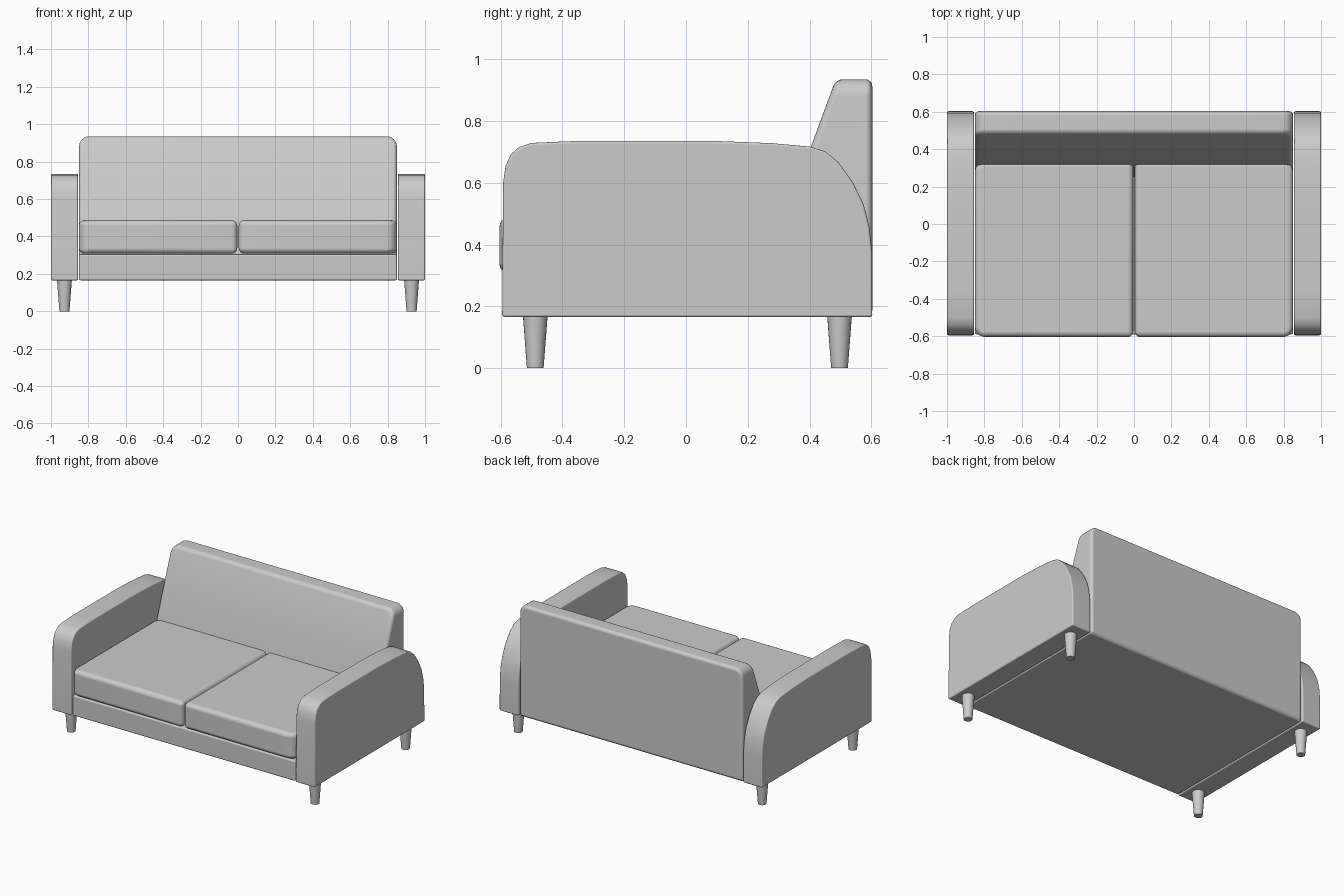
import bpy, bmesh
from math import radians

cube = bpy.data.objects.get("Cube")
if cube:
    bpy.data.objects.remove(cube)

GREY = (0.6, 0.6, 0.6, 1)
fabric = bpy.data.materials.new("light grey")
fabric.use_nodes = True
fabric.diffuse_color = GREY
fabric.node_tree.nodes["Principled BSDF"].inputs["Base Color"].default_value = GREY


def finish(name, bm, bevel=0, segments=3, angle=35):
    """Turn a bmesh into a smooth object with softened edges."""
    bmesh.ops.recalc_face_normals(bm, faces=bm.faces)
    mesh = bpy.data.meshes.new(name)
    bm.to_mesh(mesh)
    bm.free()
    mesh.materials.append(fabric)
    obj = bpy.data.objects.new(name, mesh)
    bpy.context.collection.objects.link(obj)
    bpy.ops.object.select_all(action='DESELECT')
    obj.select_set(True)
    bpy.context.view_layer.objects.active = obj
    bpy.ops.object.shade_smooth_by_angle(angle=radians(angle))
    if bevel:
        mod = obj.modifiers.new("soft edges", 'BEVEL')
        mod.width = bevel
        mod.segments = segments
        mod.limit_method = 'ANGLE'
        mod.angle_limit = radians(40)
        mod.harden_normals = True
    return obj


def extrude_profile(points, x0, x1):
    """Sweep a side outline (y, z) from x0 to x1."""
    bm = bmesh.new()
    face = bm.faces.new([bm.verts.new((x0, y, z)) for y, z in points])
    swept = bmesh.ops.extrude_face_region(bm, geom=[face])["geom"]
    bmesh.ops.translate(bm, vec=(x1 - x0, 0, 0),
                        verts=[v for v in swept if isinstance(v, bmesh.types.BMVert)])
    return bm


def round_edges(bm, rule, radius, segments=6):
    edges = [e for e in bm.edges if rule(*e.verts)]
    bmesh.ops.bevel(bm, geom=edges, offset=radius, segments=segments,
                    profile=0.5, affect='EDGES', clamp_overlap=True)


def box_outline(y0, y1, z0, z1):
    return [(y0, z0), (y0, z1), (y1, z1), (y1, z0)]


# Base frame under the cushions
finish("base_frame", extrude_profile(box_outline(-0.59, 0.595, 0.165, 0.305), -0.85, 0.85), 0.01)

# Sloped backrest with rounded upper corners
back = extrude_profile([(0.25, 0.165), (0.25, 0.3), (0.485, 0.935),
                        (0.603, 0.935), (0.603, 0.165)], -0.85, 0.85)
round_edges(back, lambda a, b: min(a.co.z, b.co.z) > 0.9 and abs(a.co.x - b.co.x) < 0.01, 0.055)
finish("backrest", back, 0.022, 4)

# Arm outline: rounded front, long sweep down at the rear
arm_outline = [(-0.595, 0.165), (-0.592, 0.6), (-0.584, 0.655), (-0.567, 0.692),
               (-0.54, 0.716), (-0.5, 0.729), (-0.36, 0.735), (0.1, 0.735),
               (0.28, 0.728), (0.4, 0.717), (0.45, 0.702), (0.493, 0.667),
               (0.54, 0.602), (0.575, 0.53), (0.593, 0.46), (0.602, 0.38), (0.603, 0.165)]

for side, s in (("left", 1), ("right", -1)):
    finish(side + "_arm", extrude_profile(arm_outline, s * 0.855, s), 0.008)

    # Seat cushion, rounder on the arm side
    cushion = extrude_profile(box_outline(-0.604, 0.335, 0.308, 0.487), s * 0.004, s * 0.85)
    for outer, radius in ((True, 0.055), (False, 0.03)):
        round_edges(cushion, lambda a, b: abs(a.co.z - b.co.z) > 0.1 and
                    abs(a.co.y - b.co.y) < 0.001 and
                    (abs(a.co.x) > 0.84 if outer else abs(a.co.x) < 0.01), radius)
    finish(side + "_cushion", cushion, 0.045 if s else 0, 5)

    # Tapered legs
    for place, y in (("front", -0.488), ("back", 0.497)):
        leg = bmesh.new()
        bmesh.ops.create_cone(leg, cap_ends=True, segments=24,
                              radius1=0.027, radius2=0.04, depth=0.17)
        bmesh.ops.translate(leg, vec=(s * 0.928, y, 0.085), verts=leg.verts)
        finish(f"{place}_{side}_leg", leg)
